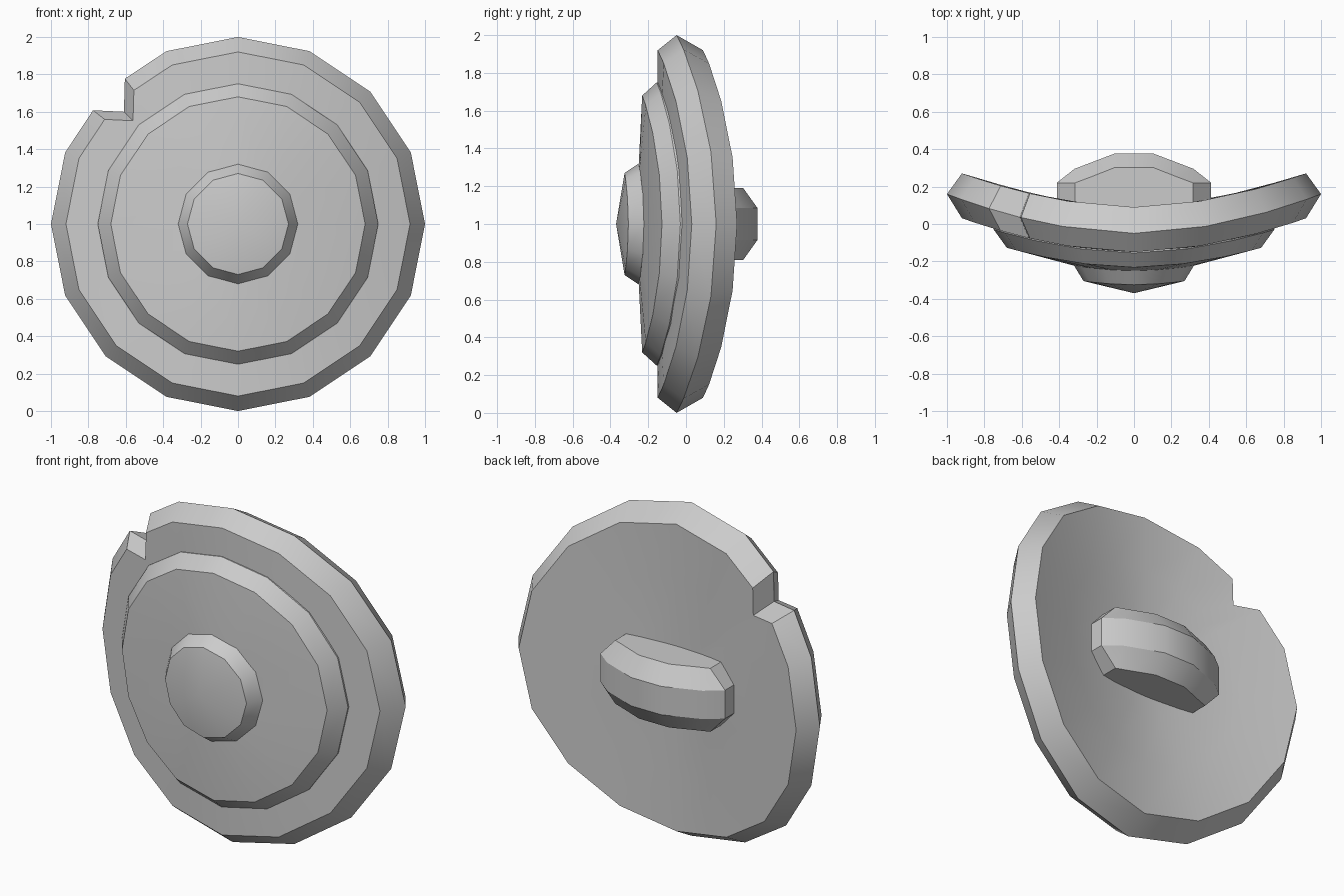
import bpy, bmesh, math
from mathutils import Vector

if "Cube" in bpy.data.objects:
    bpy.data.objects.remove(bpy.data.objects["Cube"])


def bow(x):
    # the whole shield wraps backwards towards its left and right sides
    return 0.21 * abs(x) ** 1.8


def loft(name, loops, tips=(None, None)):
    # bridge equal-length loops; close each end with an n-gon or a centre point
    bm = bmesh.new()
    rings = [[bm.verts.new(p) for p in loop] for loop in loops]
    n = len(rings[0])
    for a, b in zip(rings, rings[1:]):
        for i in range(n):
            j = (i + 1) % n
            bm.faces.new((a[i], a[j], b[j], b[i]))
    for ring, tip in zip((rings[0], rings[-1]), tips):
        if tip is None:
            bm.faces.new(ring)
        else:
            c = bm.verts.new(tip)
            for i in range(n):
                bm.faces.new((ring[i], ring[(i + 1) % n], c))
    bmesh.ops.recalc_face_normals(bm, faces=bm.faces)
    mesh = bpy.data.meshes.new(name)
    bm.to_mesh(mesh)
    bm.free()
    ob = bpy.data.objects.new(name, mesh)
    bpy.context.collection.objects.link(ob)
    bpy.ops.object.select_all(action='DESELECT')
    bpy.context.view_layer.objects.active = ob
    ob.select_set(True)
    bpy.ops.object.shade_smooth_by_angle(angle=math.radians(30))
    return ob


def polygon(n):
    return [Vector((math.sin(2 * math.pi * i / n), math.cos(2 * math.pi * i / n)))
            for i in range(n)]


def ring(outline, scale, y):
    return [(p.x * scale, y + bow(p.x * scale), 1 + p.y * scale) for p in outline]


# shield body: 16-sided outline with a notch in place of the upper left corner
outline = polygon(16)
outline[14:15] = [Vector((-0.775, 0.608)), Vector((-0.61, 0.60)), Vector((-0.605, 0.777))]
body = [(0.3, -0.15), (0.6, -0.15), (0.92, -0.15), (1, -0.05),
        (0.92, 0.09), (0.6, 0.09), (0.3, 0.09)]
loft("shield_body", [ring(outline, s, y) for s, y in body],
     ((0, -0.15, 1), (0, 0.09, 1)))

# raised front plate
plate = [(0.75, -0.10), (0.75, -0.155), (0.68, -0.232), (0.32, -0.25)]
loft("front_plate", [ring(polygon(16), s, y) for s, y in plate],
     (None, (0, -0.25, 1)))

# central boss
boss = [(0.32, -0.20), (0.32, -0.25), (0.27, -0.325)]
loft("centre_boss", [ring(polygon(12), s, y) for s, y in boss],
     (None, (0, -0.37, 1)))

# rear grip: chamfered arch, wide profile in the middle and narrow at top and bottom
wide = [(0.413, 0.06), (0.413, 0.22), (0.318, 0.295), (0.10, 0.378)]
narrow = [(0.315, 0.06), (0.315, 0.22), (0.24, 0.248), (0.10, 0.303)]


def arch(half, z):
    pts = half + [(-x, y) for x, y in reversed(half)]
    return [(x, y, z) for x, y in pts]


loft("rear_grip", [arch(narrow, 0.81), arch(wide, 0.915),
                   arch(wide, 1.085), arch(narrow, 1.19)])
